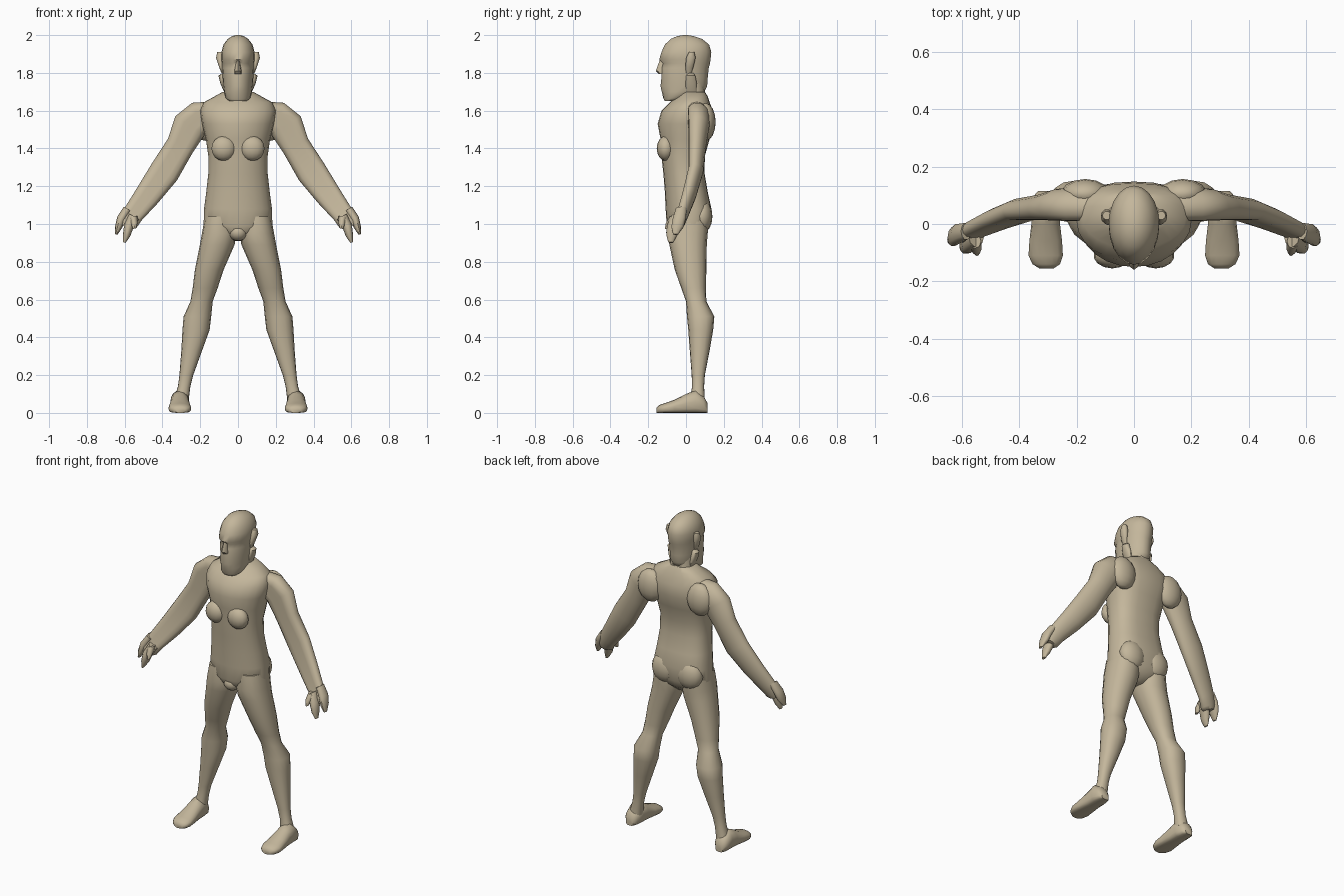
import bpy, bmesh, math
from mathutils import Vector

skin = bpy.data.materials.new("tan_skin")
skin.diffuse_color = (0.55, 0.47, 0.33, 1)


def finish(name, bm, mirror, angle=50):
    bmesh.ops.recalc_face_normals(bm, faces=bm.faces)
    me = bpy.data.meshes.new(name)
    bm.to_mesh(me)
    bm.free()
    ob = bpy.data.objects.new(name, me)
    bpy.context.collection.objects.link(ob)
    me.materials.append(skin)
    if mirror:
        mod = ob.modifiers.new("mirror", 'MIRROR')
        mod.use_mirror_merge = False
    bpy.ops.object.select_all(action='DESELECT')
    ob.select_set(True)
    bpy.context.view_layer.objects.active = ob
    bpy.ops.object.shade_smooth_by_angle(angle=math.radians(angle))
    return ob


def spow(v, e):
    return math.copysign(abs(v) ** e, v)


def loft(name, rings, mirror=False, n=16, e_neg=1.0, e_pos=1.0, dent=0.0):
    """Skin rings given as (centre, u half axis, v half axis)."""
    bm = bmesh.new()
    loops = []
    for c, u, v in rings:
        loop = []
        for i in range(n):
            a = 2 * math.pi * i / n
            co, si = math.cos(a), math.sin(a)
            e = e_pos if si > 0 else e_neg
            k = 1 - dent * abs(si) ** 4 if si < 0 else 1
            loop.append(bm.verts.new(c + u * spow(co, e) + v * spow(si, e) * k))
        loops.append(loop)
    for a, b in zip(loops, loops[1:]):
        for i in range(n):
            j = (i + 1) % n
            bm.faces.new((a[i], a[j], b[j], b[i]))
    bm.faces.new(loops[0])
    bm.faces.new(loops[-1])
    return finish(name, bm, mirror)


def level(rows):
    """Horizontal rings from (z, x inner, x outer, y front, y back)."""
    return [(Vector(((a + b) / 2, (f + k) / 2, z)), Vector(((b - a) / 2, 0, 0)),
             Vector((0, (k - f) / 2, 0))) for z, a, b, f, k in rows]


def limb(rows):
    """Rings square to a path in the front plane, from (x, y, z, width, depth)."""
    out = []
    for i, (x, y, z, w, d) in enumerate(rows):
        p, q = rows[max(i - 1, 0)], rows[min(i + 1, len(rows) - 1)]
        t = Vector((q[0] - p[0], 0, q[2] - p[2])).normalized()
        out.append((Vector((x, y, z)), Vector((-t.z, 0, t.x)) * w, Vector((0, d, 0))))
    return out


def ball(name, c, r, mirror=False):
    bm = bmesh.new()
    bmesh.ops.create_uvsphere(bm, u_segments=14, v_segments=8, radius=1)
    for v in bm.verts:
        v.co = Vector(c) + Vector([v.co[i] * r[i] for i in range(3)])
    return finish(name, bm, mirror)


# Torso, from crotch to the base of the neck
torso = [(0.91, .03, -.05, .06), (0.95, .11, -.09, .105), (0.99, .182, -.102, .12),
         (1.08, .18, -.108, .135), (1.17, .168, -.112, .115), (1.27, .157, -.12, .098),
         (1.36, .157, -.13, .1), (1.45, .17, -.135, .125), (1.53, .19, -.15, .148),
         (1.60, .2, -.13, .142), (1.645, .18, -.085, .125), (1.675, .125, -.045, .115),
         (1.70, .08, -.03, .1)]
loft("torso", level([(z, -w, w, f, k) for z, w, f, k in torso]), n=24, e_neg=1.0, e_pos=.75)
ball("chest_muscle", (.076, -.108, 1.40), (.066, .047, .066), True)
ball("shoulder_blade", (.17, .105, 1.54), (.085, .052, .10), True)
ball("buttock", (.085, .085, 1.04), (.085, .055, .09), True)
ball("groin", (0, -.055, .955), (.05, .05, .045))

# Neck and head
loft("neck", level([(1.62, -.09, .09, -.04, .12), (1.69, -.074, .074, -.03, .1),
                    (1.78, -.07, .07, -.03, .1)]))
head = [(1.65, .045, -.112, -.045), (1.665, .064, -.12, .0), (1.70, .074, -.128, .098),
        (1.73, .078, -.135, .112), (1.775, .081, -.13, .115), (1.825, .084, -.132, .12),
        (1.85, .084, -.124, .127), (1.87, .088, -.142, .13), (1.91, .088, -.13, .134),
        (1.95, .077, -.112, .122), (1.98, .054, -.08, .085), (1.995, .03, -.045, .04),
        (2.0, .01, -.015, .01)]
loft("head", level([(z, -w, w, f, k) for z, w, f, k in head]), n=20)
loft("nose", level([(1.795, -.022, .022, -.145, -.09), (1.81, -.02, .02, -.16, -.09),
                    (1.865, -.009, .009, -.14, -.09)]), n=8)
loft("ear", level([(1.80, .07, .088, .0, .03), (1.83, .075, .1, -.005, .04),
                   (1.88, .075, .116, .0, .052), (1.91, .08, .11, .015, .045)]), True, n=10)
loft("jaw_flare", level([(1.70, .055, .074, .0, .06), (1.74, .06, .092, -.005, .06),
                         (1.785, .06, .104, .0, .05), (1.80, .06, .08, .01, .04)]), True, n=10)

# Arms with a shallow groove along the front
loft("arm", limb([(.12, .055, 1.575, .075, .065), (.21, .058, 1.56, .088, .07),
                  (.255, .058, 1.52, .092, .066), (.305, .052, 1.415, .075, .055),
                  (.39, .045, 1.275, .08, .046), (.48, .012, 1.15, .068, .042),
                  (.553, -.02, 1.055, .056, .036), (.583, -.04, 1.005, .052, .036),
                  (.59, -.045, .985, .035, .03)]), True, dent=.35)

# Hands: outer fingers, inner fingers and thumb
loft("outer_finger", limb([(.585, -.025, 1.08, .022, .03), (.617, -.035, 1.03, .024, .036),
                           (.632, -.045, .985, .019, .034), (.645, -.055, .945, .007, .014)]),
     True, n=10)
loft("inner_finger", limb([(.55, -.045, 1.04, .03, .035), (.578, -.065, .99, .026, .038),
                           (.59, -.075, .94, .02, .03), (.602, -.08, .902, .007, .014)]),
     True, n=10)
loft("thumb", limb([(.555, -.06, 1.04, .022, .025), (.55, -.085, 1.005, .019, .022),
                    (.548, -.1, .975, .008, .012)]), True, n=8)

# Legs, from hip to ankle
leg = [(1.04, .02, .175, -.09, .12), (.95, .008, .191, -.098, .115), (.89, .018, .202, -.088, .11),
       (.76, .075, .228, -.06, .108), (.66, .108, .24, -.025, .105), (.59, .134, .252, .0, .108),
       (.51, .142, .288, .005, .15), (.44, .15, .294, .012, .144), (.33, .19, .3, .02, .125),
       (.20, .237, .31, .03, .1), (.14, .252, .318, .032, .096), (.06, .262, .342, .02, .1)]
loft("leg", level(leg), True, e_neg=.9, e_pos=.9)

# Feet, lofted from heel to toe as (y, centre x, half width, top z)
foot = [(.115, .31, .025, .05), (.095, .31, .042, .085), (.05, .308, .05, .12),
        (.0, .308, .05, .1), (-.06, .308, .057, .07), (-.11, .308, .06, .052),
        (-.14, .306, .048, .042), (-.155, .305, .025, .028)]
loft("foot", [(Vector((x, y, t / 2)), Vector((w, 0, 0)), Vector((0, 0, t / 2)))
              for y, x, w, t in foot], True, e_neg=.55)
